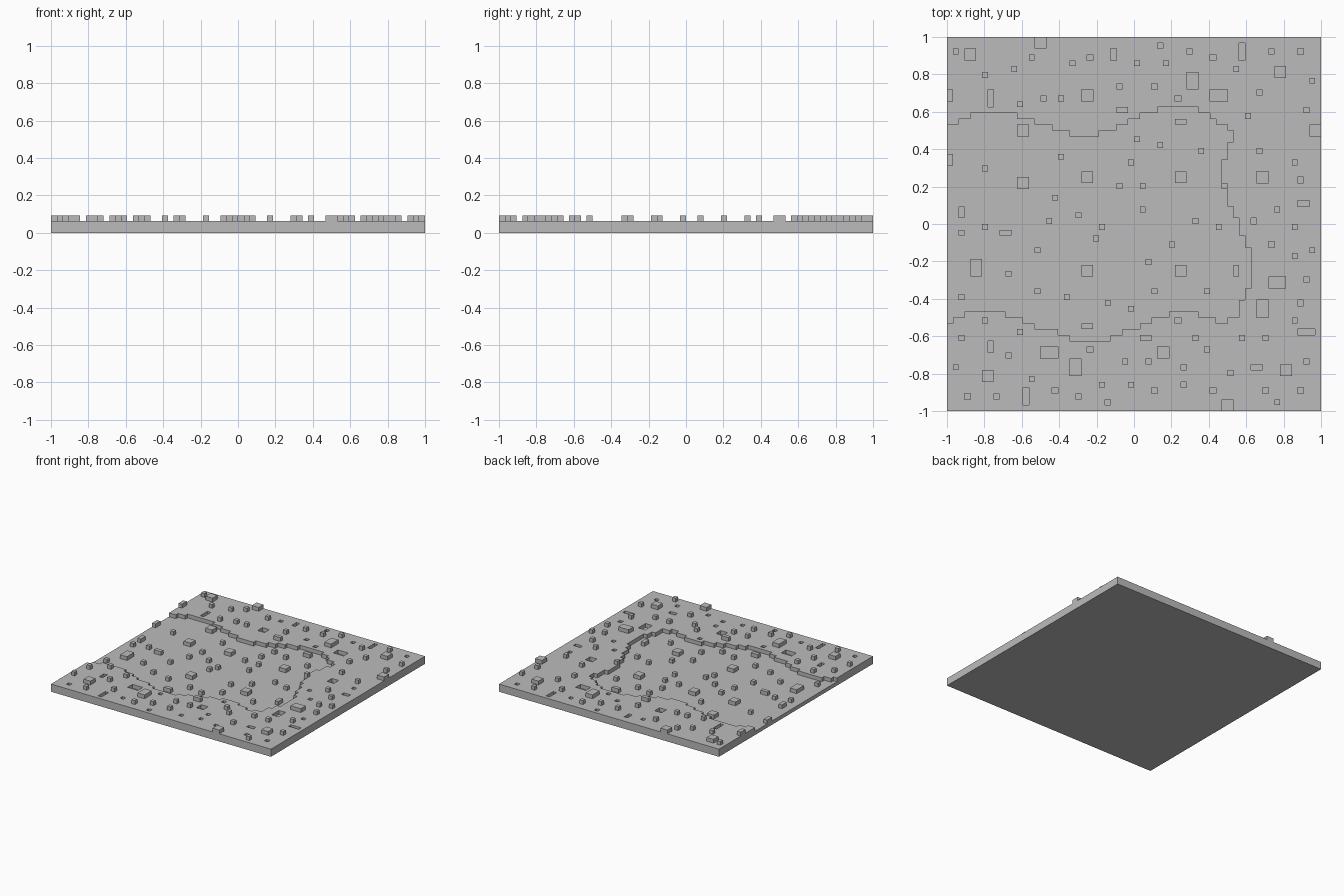
import bpy
import bmesh
from mathutils import Vector

CELLS = 64
UNIT = 2 / CELLS

default_cube = bpy.data.objects.get("Cube")
if default_cube:
    bpy.data.objects.remove(default_cube, do_unlink=True)

# One plain grey for the whole tile
grey = bpy.data.materials.new("plain_grey")
grey.use_nodes = True
grey.diffuse_color = (0.5, 0.5, 0.5, 1)
grey.node_tree.nodes["Principled BSDF"].inputs["Base Color"].default_value = grey.diffuse_color


def to_world(column, row, level):
    """Turn grid coordinates into a position on the centred tile."""
    half = CELLS / 2
    return Vector(((column - half) * UNIT, (row - half) * UNIT, level * UNIT))


def add_quad(bm, *corners):
    bm.faces.new([bm.verts.new(to_world(*corner)) for corner in corners])


def finish_object(name, bm):
    mesh = bpy.data.meshes.new(name)
    bmesh.ops.recalc_face_normals(bm, faces=bm.faces)
    bm.to_mesh(mesh)
    bm.free()
    mesh.materials.append(grey)
    part = bpy.data.objects.new(name, mesh)
    bpy.context.collection.objects.link(part)
    return part


def stepped_line(start, rises, falls):
    """A staircase line that moves one cell at each listed position."""
    line, value = [], start
    for position in range(CELLS):
        value += (position in rises) - (position in falls)
        line.append(value)
    return line


# Wavy stepped outline of the sunken basin, open on the right-hand edge
back_bank = stepped_line(49, (2, 4, 26, 29, 31, 33, 36), (12, 15, 18, 21, 43, 45, 46))
front_bank = stepped_line(15, (1, 3, 28, 30, 33, 35, 38), (10, 13, 15, 19, 21, 43, 46))
side_bank = stepped_line(49, (16, 19, 21, 43, 46), (28, 30, 33, 35, 38, 48))

# Pits sunk into the raised bank: column, row
small_pits = [(3, 2), (18, 3), (24, 10), (27, 1), (35, 3), (40, 4), (40, 7), (45, 3),
              (54, 3), (60, 3), (24, 60), (36, 62), (35, 55), (39, 53), (45, 60),
              (60, 61), (60, 39), (52, 32), (55, 28), (60, 18), (39, 15)]
# Larger pits: column, row, width, depth
large_pits = [(23, 53, 2, 2), (28, 60, 1, 2), (45, 53, 3, 2), (50, 60, 1, 3),
              (7, 52, 1, 3), (53, 39, 2, 2), (60, 35, 2, 1), (53, 16, 2, 3),
              (60, 13, 3, 1), (7, 10, 1, 2), (13, 1, 1, 3), (16, 9, 3, 2),
              (36, 9, 2, 2), (52, 7, 2, 1)]

# Single stones on the raised bank
bank_stones = [(1, 61), (6, 57), (11, 58), (14, 60), (12, 52), (16, 53), (19, 53),
               (21, 59), (29, 55), (32, 59), (37, 59), (41, 61), (49, 58), (55, 61),
               (53, 54), (62, 56), (61, 51), (51, 50), (53, 44), (59, 42), (56, 34),
               (59, 31), (62, 27), (59, 26), (61, 22), (59, 15), (54, 12), (2, 12),
               (1, 7), (10, 9), (8, 2), (12, 13), (14, 5), (22, 2), (26, 4), (31, 4),
               (30, 8), (34, 8), (44, 10), (42, 12), (48, 6), (50, 12), (56, 1),
               (61, 8), (6, 15), (47, 38)]
# Single stones on the basin floor
basin_stones = [(6, 41), (19, 43), (22, 48), (32, 46), (31, 42), (36, 45), (43, 44),
                (29, 38), (33, 38), (18, 36), (6, 31), (17, 32), (22, 33), (26, 31),
                (25, 29), (33, 34), (42, 32), (38, 28), (34, 25), (46, 31), (2, 30),
                (15, 27), (10, 23), (2, 19), (15, 20), (20, 19), (27, 18), (31, 17),
                (35, 20), (44, 20), (48, 15)]
# Larger blocks: column, row, width, depth
bank_blocks = [(3, 60, 2, 2), (15, 62, 2, 2), (0, 53, 1, 2), (29, 51, 2, 1),
               (41, 55, 2, 3), (56, 57, 2, 2), (62, 47, 2, 2), (55, 21, 3, 2),
               (6, 5, 2, 2), (21, 6, 2, 3), (33, 12, 2, 1), (47, 0, 2, 2),
               (57, 6, 2, 2)]
basin_blocks = [(0, 42, 1, 2), (12, 47, 2, 2), (39, 49, 2, 1), (12, 38, 2, 2),
                (23, 39, 2, 2), (39, 39, 2, 2), (2, 33, 1, 2), (9, 30, 2, 1),
                (4, 23, 2, 3), (23, 23, 2, 2), (39, 23, 2, 2), (49, 23, 1, 2),
                (23, 14, 2, 1)]


def footprint(column, row, width=1, depth=1):
    return [(column + a, row + b) for a in range(width) for b in range(depth)]


pit_cells = {cell for pit in small_pits + large_pits for cell in footprint(*pit)}


def ground_level(column, row):
    """Level of the ground in one cell, with nothing outside the tile."""
    if not (0 <= column < CELLS and 0 <= row < CELLS):
        return 0
    in_basin = (front_bank[column] <= row < back_bank[column]
                and column < side_bank[row])
    return 1 if in_basin or (column, row) in pit_cells else 2


def build_ground():
    """Slab with the basin and pits stepped into its top."""
    bm = bmesh.new()
    for column in range(CELLS):
        for row in range(CELLS):
            level = ground_level(column, row)
            right, back = column + 1, row + 1
            for height in (0, level):
                add_quad(bm, (column, row, height), (right, row, height),
                         (right, back, height), (column, back, height))
            # Each side: neighbouring cell, then the two ends of the shared edge
            sides = [((column - 1, row), (column, back), (column, row)),
                     ((right, row), (right, row), (right, back)),
                     ((column, row - 1), (column, row), (right, row)),
                     ((column, back), (right, back), (column, back))]
            for neighbour, start, end in sides:
                for low in range(ground_level(*neighbour), level):
                    add_quad(bm, (*start, low), (*end, low),
                             (*end, low + 1), (*start, low + 1))
    bmesh.ops.remove_doubles(bm, verts=bm.verts, dist=UNIT / 100)
    bmesh.ops.recalc_face_normals(bm, faces=bm.faces)
    bmesh.ops.dissolve_limit(bm, angle_limit=0.01, verts=bm.verts, edges=bm.edges)
    return finish_object("ground_slab", bm)


def build_blocks(name, level, blocks):
    """Boxes one unit tall, standing on the given level."""
    bm = bmesh.new()
    for column, row, *size in blocks:
        width, depth = size or (1, 1)
        centre = to_world(column + width / 2, row + depth / 2, level + 0.5)
        box = bmesh.ops.create_cube(bm, size=UNIT)["verts"]
        bmesh.ops.scale(bm, vec=(width, depth, 1), verts=box)
        bmesh.ops.translate(bm, vec=centre, verts=box)
    return finish_object(name, bm)


build_ground()
build_blocks("bank_stones", 2, bank_stones)
build_blocks("bank_blocks", 2, bank_blocks)
build_blocks("basin_stones", 1, basin_stones)
build_blocks("basin_blocks", 1, basin_blocks)
